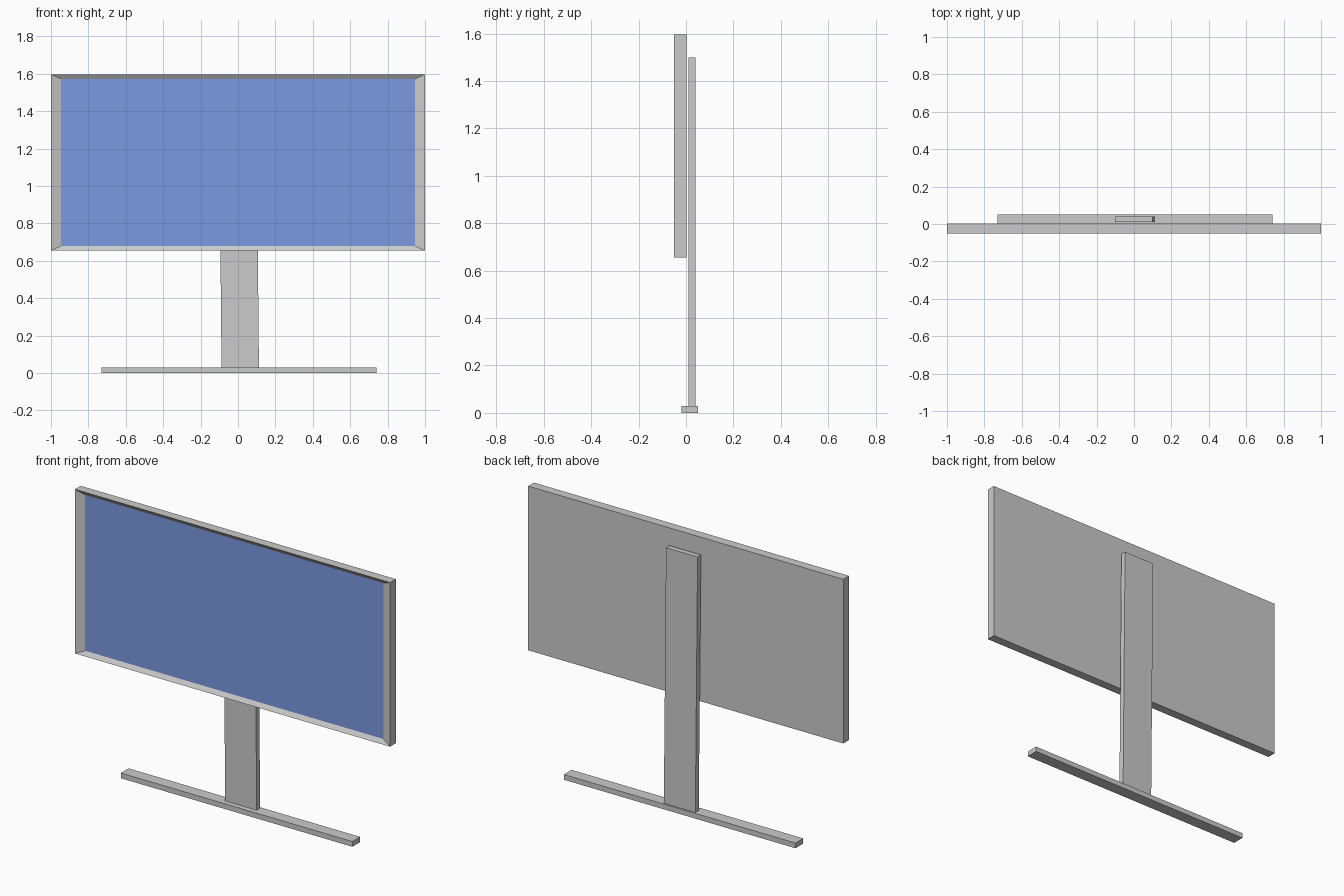
import bpy, bmesh

if "Cube" in bpy.data.objects:
    bpy.data.objects.remove(bpy.data.objects["Cube"])


def box(name, lo, hi):
    bm = bmesh.new()
    bmesh.ops.create_cube(bm, size=1)
    for v in bm.verts:
        v.co = [(a + b) / 2 + c * (b - a) for a, b, c in zip(lo, hi, v.co)]
    me = bpy.data.meshes.new(name)
    bm.to_mesh(me)
    bm.free()
    ob = bpy.data.objects.new(name, me)
    bpy.context.collection.objects.link(ob)
    return ob


# base bar
box("base_bar", (-0.73, -0.02, 0), (0.74, 0.05, 0.03))

# neck, leaning slightly sideways
neck = box("neck", (-0.088, 0.01, 0.028), (0.112, 0.041, 1.5))
for v in neck.data.vertices:
    if v.co.z > 1:
        v.co.x -= 0.014

# monitor body with sloped bezel around the sunken panel
body = box("screen", (-1, -0.05, 0.655), (1, 0.002, 1.597))
panel_blue = bpy.data.materials.new("panel_blue")
panel_blue.diffuse_color = (0.2, 0.32, 0.75, 1)
panel_blue.use_nodes = True
panel_blue.node_tree.nodes["Principled BSDF"].inputs["Base Color"].default_value = panel_blue.diffuse_color
casing = bpy.data.materials.new("casing_grey")
casing.diffuse_color = (0.8, 0.8, 0.8, 1)
casing.use_nodes = True
casing.node_tree.nodes["Principled BSDF"].inputs["Base Color"].default_value = casing.diffuse_color
body.data.materials.append(casing)
body.data.materials.append(panel_blue)

bm = bmesh.new()
bm.from_mesh(body.data)
bm.normal_update()
front = min(bm.faces, key=lambda f: f.normal.y)
bmesh.ops.inset_region(bm, faces=[front], thickness=0.01)
mid = sum((v.co.z for v in front.verts)) / 4
for v in front.verts:
    v.co.x = 0.946 if v.co.x > 0 else -0.946
    v.co.z = 1.573 if v.co.z > mid else 0.679
    v.co.y = -0.034
front.material_index = 1
bm.to_mesh(body.data)
bm.free()
